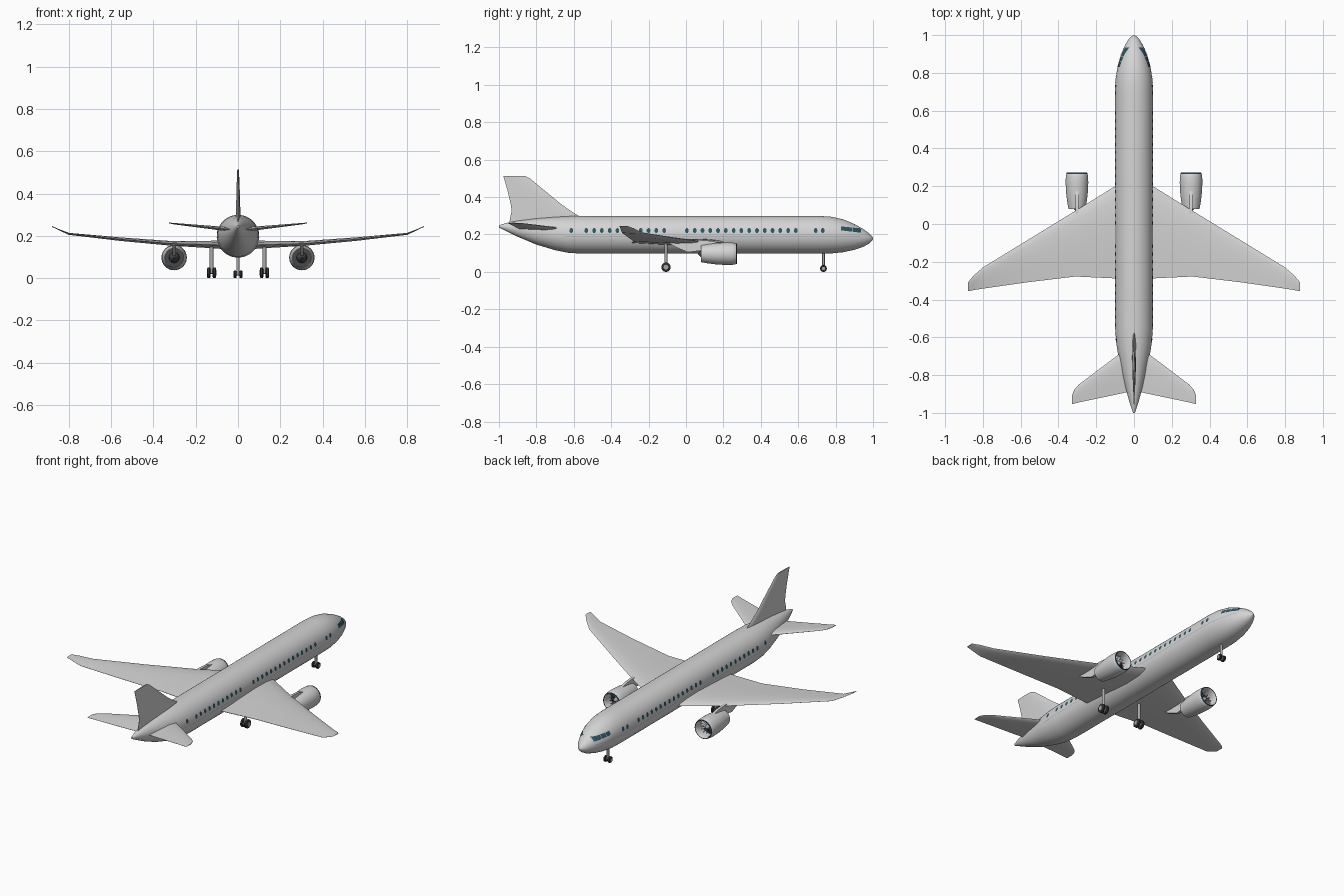
import bpy, bmesh
from math import sin, cos, pi, sqrt, radians

cube = bpy.data.objects.get("Cube")
if cube:
    bpy.data.objects.remove(cube, do_unlink=True)


def material(name, rgb):
    m = bpy.data.materials.new(name)
    m.use_nodes = True
    m.diffuse_color = (*rgb, 1)
    bsdf = next(n for n in m.node_tree.nodes if n.type == 'BSDF_PRINCIPLED')
    bsdf.inputs["Base Color"].default_value = (*rgb, 1)
    return m


BODY = material("pale_grey_paint", (0.66, 0.66, 0.66))
GLASS = material("dark_teal_glass", (0.025, 0.09, 0.13))
STRIPE = material("slate_blue_line", (0.3, 0.4, 0.48))
TYRE = material("black_rubber", (0.03, 0.03, 0.03))
DARK = material("dark_engine_metal", (0.06, 0.065, 0.07))
METAL = material("strut_metal", (0.4, 0.4, 0.42))


def finish(name, verts, faces, mat, angle=30, mirror=False, solid=True):
    me = bpy.data.meshes.new(name)
    me.from_pydata(verts, [], faces)
    if solid:
        bm = bmesh.new()
        bm.from_mesh(me)
        bmesh.ops.recalc_face_normals(bm, faces=bm.faces)
        bm.to_mesh(me)
        bm.free()
    me.materials.append(mat)
    me.shade_smooth()
    me.set_sharp_from_angle(angle=radians(angle))
    ob = bpy.data.objects.new(name, me)
    bpy.context.collection.objects.link(ob)
    if mirror:
        ob.modifiers.new("mirror", 'MIRROR').use_mirror_merge = False
    return ob


def loft(name, rings, mat, angle=30, mirror=False, closed=False):
    """Skin a list of equal rings, capping the ends unless it closes on itself."""
    n, k = len(rings[0]), len(rings)
    faces = []
    for i in range(k if closed else k - 1):
        a, b = i * n, (i + 1) % k * n
        faces += [(a + j, a + (j + 1) % n, b + (j + 1) % n, b + j) for j in range(n)]
    if not closed:
        faces += [tuple(range(n)), tuple(range((k - 1) * n, k * n))]
    return finish(name, [p for r in rings for p in r], faces, mat, angle, mirror)


def lathe(name, axis, centre, profile, mat, n=32, mirror=True, closed=False):
    """Spin (distance, radius) pairs round a line parallel to the axis."""
    rings = []
    for t, r in profile:
        ring = []
        for i in range(n):
            off = [r * cos(2 * pi * i / n), r * sin(2 * pi * i / n)]
            off.insert(axis, t)
            ring.append(tuple(c + o for c, o in zip(centre, off)))
        rings.append(ring)
    return loft(name, rings, mat, 35, mirror, closed)


# Fuselage: y, bottom, top, half width
STATIONS = [(-1, .238, .25, .005), (-.95, .213, .264, .022), (-.9, .188, .273, .036),
            (-.8, .146, .286, .062), (-.7, .116, .294, .083), (-.63, .102, .298, .094),
            (-.55, .097, .299, .1), (.7, .097, .299, .1), (.77, .098, .296, .097),
            (.84, .105, .281, .086), (.9, .118, .256, .068), (.95, .135, .228, .046),
            (.98, .152, .205, .027), (.995, .166, .19, .011), (1, .175, .18, .002)]


def section(y):
    for a, b in zip(STATIONS, STATIONS[1:]):
        if y <= b[0]:
            f = (y - a[0]) / (b[0] - a[0])
            return [p + (q - p) * f for p, q in zip(a[1:], b[1:])]


def skin(y, z):
    """Point just outside the fuselage side."""
    lo, hi, w = section(y)
    u = (z - (lo + hi) / 2) / ((hi - lo) / 2)
    return (w * sqrt(max(0, 1 - u * u)) + 0.0016, y, z)


rings = []
for y, lo, hi, w in STATIONS:
    angles = [2 * pi * i / 48 for i in range(48)]
    rings.append([(w * cos(a), y, (lo + hi) / 2 + (hi - lo) / 2 * sin(a)) for a in angles])
loft("fuselage", rings, BODY, 40)

# Cabin windows: rounded plates on the skin
rows = [-.613, .693, .731]
rows += [-.533 + .0416 * i for i in range(11)] + [.005 + .0416 * i for i in range(15)]
verts, faces = [], []
for y in rows:
    faces.append(tuple(range(len(verts), len(verts) + 8)))
    for i in range(8):
        a = 2 * pi * (i + .5) / 8
        verts.append(skin(y + .0105 * cos(a), .221 + .0135 * sin(a)))
finish("cabin_windows", verts, faces, GLASS, mirror=True, solid=False)

# Cockpit windows: slanted panes, each a fine strip on the skin
verts, faces = [], []
for start, end in ((.83, .857), (.859, .888), (.89, .935)):
    for i in range(4):
        base = len(verts)
        for f in (i / 4, (i + 1) / 4):
            y = start + (end - start) * f
            top, low = .243 - .1 * (y - .83), .222 - .12 * (y - .83)
            verts += [skin(y, low + (top - low) * g / 3) for g in range(4)]
        faces += [(base + g, base + 4 + g, base + 5 + g, base + 1 + g) for g in range(3)]
finish("cockpit_windows", verts, faces, GLASS, mirror=True, solid=False)

# Side line running along the cabin
verts = [skin(-.65 + .02 * i, z) for i in range(80) for z in (.1905, .193)]
faces = [(2 * i, 2 * i + 2, 2 * i + 3, 2 * i + 1) for i in range(79)]
finish("side_line", verts, faces, STRIPE, mirror=True, solid=False)

# Flying surfaces: (chord fraction, thickness fraction) round an aerofoil
FOIL = [(0, 0), (.04, .45), (.15, .85), (.35, 1), (.65, .65), (1, .06),
        (1, -.06), (.65, -.5), (.35, -.85), (.15, -.75), (.04, -.4)]


def surface(name, sections, vertical=False):
    """Sections are span, leading y, trailing y, height, half thickness."""
    rings = []
    for s, front, back, h, t in sections:
        ring = [(s, front + (back - front) * c, h + t * k) for c, k in FOIL]
        rings.append([(z - h, y, s) for s, y, z in ring] if vertical else ring)
    return loft(name, rings, BODY, 22, not vertical)


surface("wing", [(.03, .24, -.29, .152, .022), (.1, .2, -.288, .157, .02),
                 (.31, .07, -.278, .163, .012), (.56, -.083, -.308, .184, .009),
                 (.8, -.23, -.342, .209, .005), (.85, -.274, -.35, .23, .003),
                 (.88, -.31, -.356, .244, .002)])
surface("tailplane", [(.01, -.64, -.885, .228, .011), (.08, -.69, -.9, .234, .01),
                      (.29, -.848, -.944, .256, .004), (.315, -.875, -.95, .259, .003),
                      (.327, -.905, -.953, .261, .002)])
surface("tail_fin", [(.26, -.56, -.945, 0, .011), (.3, -.575, -.938, 0, .011),
                     (.325, -.615, -.932, 0, .011), (.36, -.665, -.937, 0, .01),
                     (.43, -.75, -.953, 0, .008), (.5, -.835, -.973, 0, .005),
                     (.513, -.86, -.977, 0, .004)], True)

# Engines
HUB = (.302, 0, .097)
lathe("engine_nacelle", 1, HUB,
      [(.08, .045), (.12, .052), (.17, .058), (.22, .06), (.25, .059), (.265, .056),
       (.27, .052), (.262, .048), (.24, .047), (.15, .046), (.08, .042)], BODY, closed=True)
lathe("intake_lip", 1, HUB, [(.266, .0565), (.271, .055), (.272, .052), (.267, .0515)],
      GLASS, closed=True)
lathe("fan_backing", 1, HUB, [(.205, .047), (.21, .047)], DARK)
lathe("exhaust_backing", 1, HUB, [(.11, .045), (.115, .045)], DARK)
lathe("exhaust_cone", 1, HUB, [(.115, .026), (.085, .022), (.065, .004)], DARK)
lathe("fan_spinner", 1, HUB, [(.21, .014), (.23, .012), (.243, .007), (.249, .001)], METAL)
verts, faces = [], []
for i in range(14):
    faces.append(tuple(range(4 * i, 4 * i + 4)))
    for r, turn, y in ((.01, -.1, .215), (.0465, -.12, .214), (.0465, .13, .232), (.01, .1, .226)):
        a = 2 * pi * i / 14 + turn
        verts.append((HUB[0] + r * cos(a), y, HUB[2] + r * sin(a)))
finish("fan_blades", verts, faces, METAL, mirror=True, solid=False)

# Pylons hanging the engines under the wing
PYLON = [(.19, .15), (.14, .165), (.07, .17), (-.1, .158), (-.05, .13), (.01, .105), (.09, .115)]
loft("engine_pylon", [[(x, y, z) for y, z in PYLON] for x in (.294, .31)], BODY, mirror=True)


# Landing gear: a strut, an axle and a pair of wheels
def gear(name, x, y, radius, top, gap, width, strut, mirror):
    lathe(name + "_strut", 2, (x, y, 0), [(radius, strut), (top, strut)], METAL, 16, mirror)
    lathe(name + "_axle", 0, (x, y, radius), [(-gap, .005), (gap, .005)], METAL, 12, mirror)
    for side, label in ((-1, "inner"), (1, "outer")):
        c = (x + side * gap, y, radius)
        h = width / 2
        lathe(f"{name}_{label}_tyre", 0, c, [(-h, radius * .8), (-h * .6, radius),
              (h * .6, radius), (h, radius * .8)], TYRE, 24, mirror)
        lathe(f"{name}_{label}_wheel_hub", 0, c, [(-h - .001, radius * .5),
              (h + .001, radius * .5)], METAL, 20, mirror)


gear("main_gear", .125, -.107, .025, .155, .0135, .016, .009, True)
gear("nose_gear", 0, .735, .018, .115, .0135, .014, .007, False)
